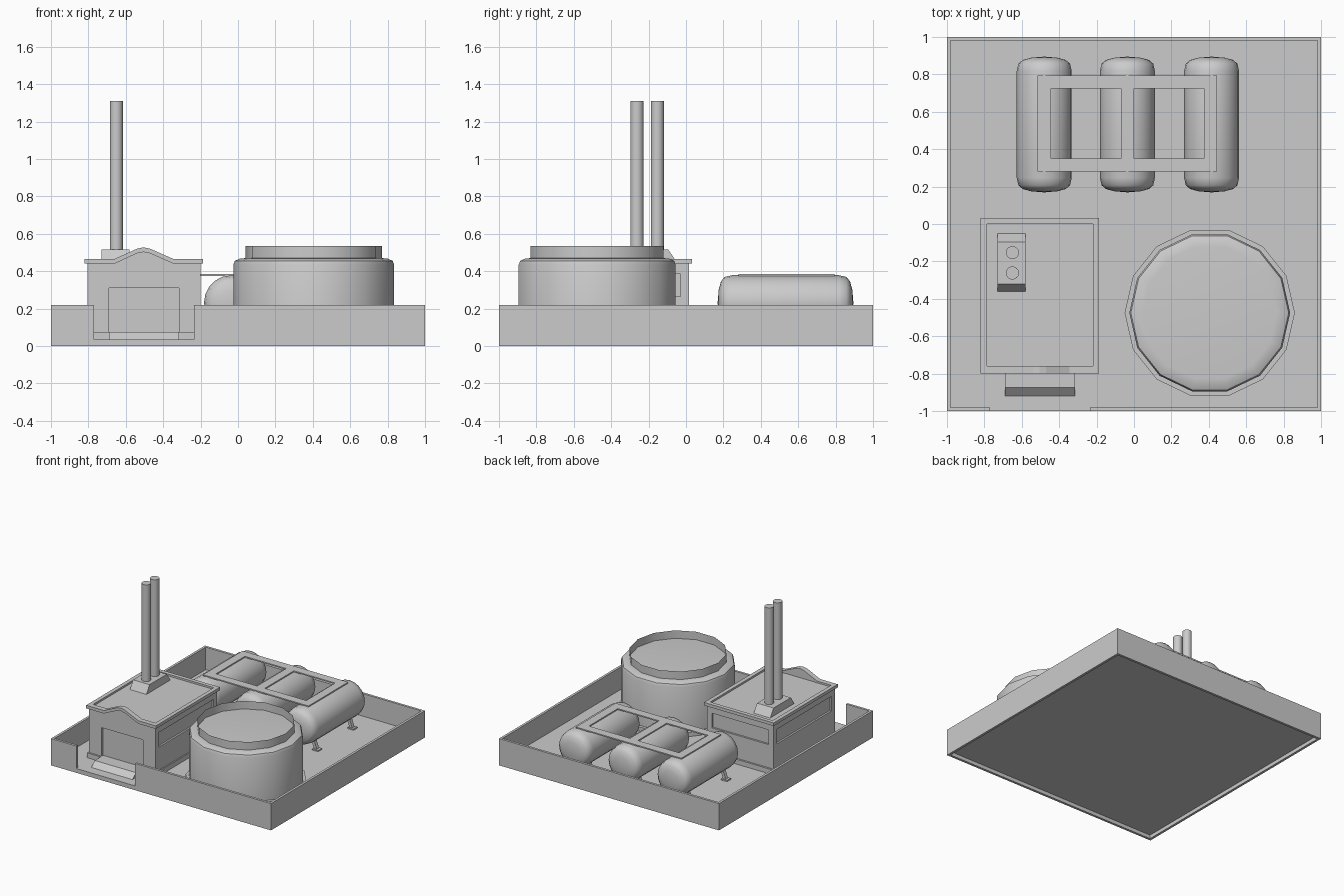
import bpy, bmesh, math
from mathutils import Vector

if "Cube" in bpy.data.objects:
    bpy.data.objects.remove(bpy.data.objects["Cube"])

FLOOR = 0.035


def add_mesh(name, bm, smooth=None):
    bmesh.ops.recalc_face_normals(bm, faces=bm.faces)
    me = bpy.data.meshes.new(name)
    bm.to_mesh(me)
    bm.free()
    ob = bpy.data.objects.new(name, me)
    bpy.context.collection.objects.link(ob)
    if smooth:
        bpy.ops.object.select_all(action='DESELECT')
        ob.select_set(True)
        bpy.context.view_layer.objects.active = ob
        bpy.ops.object.shade_smooth_by_angle(angle=math.radians(smooth))
    return ob


def box(name, x0, x1, y0, y1, z0, z1):
    bm = bmesh.new()
    bmesh.ops.create_cube(bm, size=1)
    for v in bm.verts:
        v.co = ((x0 + x1) / 2 + v.co.x * (x1 - x0),
                (y0 + y1) / 2 + v.co.y * (y1 - y0),
                (z0 + z1) / 2 + v.co.z * (z1 - z0))
    return add_mesh(name, bm)


def prism(name, pts, a, b, axis):
    """Extrude a 2D profile along x (points are y, z) or y (points are x, z)."""
    bm = bmesh.new()
    put = (lambda p, t: (t, p[0], p[1])) if axis == 'x' else (lambda p, t: (p[0], t, p[1]))
    face = bm.faces.new([bm.verts.new(put(p, a)) for p in pts])
    ext = bmesh.ops.extrude_face_region(bm, geom=[face])
    shift = Vector(put((0, 0), b - a))
    for v in [g for g in ext['geom'] if isinstance(g, bmesh.types.BMVert)]:
        v.co += shift
    return add_mesh(name, bm)


def lathe(name, profile, sides, centre, along_y=False, smooth=40):
    """Spin (radius, height) points around z, or around y for lying tanks."""
    bm = bmesh.new()
    rings = []
    for r, h in profile:
        ring = []
        for i in range(1 if r == 0 else sides):
            a = 2 * math.pi * i / sides
            c, s = r * math.cos(a), r * math.sin(a)
            co = Vector((c, h, s)) if along_y else Vector((c, s, h))
            ring.append(bm.verts.new(co + Vector(centre)))
        rings.append(ring)
    for lo, hi in zip(rings, rings[1:]):
        for i in range(sides):
            quad = []
            for v in (lo[i % len(lo)], lo[(i + 1) % len(lo)],
                      hi[(i + 1) % len(hi)], hi[i % len(hi)]):
                if v not in quad:
                    quad.append(v)
            bm.faces.new(quad)
    return add_mesh(name, bm, smooth)


def cut(ob, *bounds):
    cutter = box("cutter", *bounds)
    mod = ob.modifiers.new("recess", 'BOOLEAN')
    mod.object, mod.operation, mod.solver = cutter, 'DIFFERENCE', 'EXACT'
    bpy.context.view_layer.objects.active = ob
    bpy.ops.object.modifier_apply(modifier=mod.name)
    bpy.data.objects.remove(cutter)


# Yard floor and perimeter walls with a gate gap at the front
T = 0.02
box("yard_floor", -1 + T, 1 - T, -1 + T, 1 - T, FLOOR - 0.005, FLOOR)
for side, s in (("left", -1), ("right", 1)):
    xs = sorted((s, s * (1 - T)))
    box(side + "_wall", *xs, -1, 1, 0, 0.22)
box("back_wall", -1 + T, 1 - T, 1 - T, 1, 0, 0.22)
gate_wall = box("front_wall", -1 + T, 1 - T, -1, -1 + T, 0, 0.22)
cut(gate_wall, -0.77, -0.235, -1.1, -0.9, FLOOR, 0.3)

# Building body with recessed door and window bands
X0, X1, Y0, Y1 = -0.805, -0.2, -0.785, 0.015
body = box("building", X0, X1, Y0, Y1, FLOOR, 0.45)
cut(body, -0.69, -0.315, Y0 - 0.1, Y0 + 0.02, 0.075, 0.31)
cut(body, X0 - 0.1, X0 + 0.015, -0.74, -0.03, 0.265, 0.385)
cut(body, X1 - 0.015, X1 + 0.1, -0.74, -0.03, 0.265, 0.385)
cut(body, -0.76, -0.245, Y1 - 0.015, Y1 + 0.1, 0.265, 0.385)

# Plinth and door ramp
box("plinth", -0.815, -0.19, -0.797, 0.03, FLOOR, 0.075)
prism("door_ramp", [(-0.795, FLOOR), (-0.92, FLOOR), (-0.875, 0.075), (-0.795, 0.075)],
      -0.69, -0.315, 'x')

# Roof parapet: three straight sides and a front with a raised hump
CX0, CX1, CY0, CY1 = -0.82, -0.187, -0.80, 0.033
box("left_parapet", CX0, -0.787, -0.758, CY1, 0.44, 0.465)
box("right_parapet", -0.22, CX1, -0.758, CY1, 0.44, 0.465)
box("back_parapet", -0.787, -0.22, 0.0, CY1, 0.44, 0.465)
hump = [(-0.66, 0), (-0.54, 0.055), (-0.505, 0.062), (-0.47, 0.055), (-0.345, 0)]
top = [(CX0, 0.465)] + [(x, 0.465 + z) for x, z in hump] + [(CX1, 0.465)]
low = [(CX0, 0.44)] + [(x, 0.44 + z) for x, z in hump] + [(CX1, 0.44)]
prism("front_parapet", top + low[::-1], CY0, -0.758, 'y')
prism("front_gable_infill", [(x, 0.442 + z) for x, z in hump], Y0, -0.76, 'y')

# Chimney base and two stacks
prism("chimney_base", [(-0.36, 0.45), (-0.05, 0.45), (-0.095, 0.515), (-0.32, 0.515)],
      -0.73, -0.58, 'x')
for i, y in enumerate((-0.153, -0.262)):
    lathe(f"chimney_{i + 1}", [(0, 0.5), (0.035, 0.5), (0.035, 1.31), (0, 1.31)], 14, (-0.65, y, 0))

# Large round tank, its footing and the thin upper ring
TC = (0.405, -0.475, 0)
lathe("tank_footing", [(0.455, FLOOR), (0.455, 0.07), (0.42, 0.07)], 14, TC)
lathe("round_tank", [(0.43, FLOOR), (0.43, 0.435), (0.422, 0.455), (0.395, 0.467),
                     (0.36, 0.47), (0, 0.475)], 14, TC)
lathe("tank_ring", [(0.365, 0.465), (0.365, 0.535)], 14, TC)

# Three lying tanks with domed ends, each on splayed legs
R, Z, MID = 0.147, 0.231, 0.532
END = [(0, 0.363), (0.07, 0.357), (0.115, 0.345), (0.138, 0.325), (R, 0.285)]
prof = [(r, -h) for r, h in END] + END[::-1]
for i, cx in enumerate((-0.48, -0.035, 0.415)):
    lathe(f"lying_tank_{i + 1}", prof, 20, (cx, MID, Z), along_y=True, smooth=60)
    for s in (-1, 1):
        for y in (0.30, 0.76):
            leg = [(0.05, 0.12), (0.075, 0.12), (0.105, FLOOR), (0.08, FLOOR)]
            prism("tank_leg", [(cx + s * x, z) for x, z in leg], y - 0.015, y + 0.015, 'y')
            xs = sorted((cx + s * 0.065, cx + s * 0.12))
            box("tank_foot", *xs, y - 0.025, y + 0.025, FLOOR, 0.045)

# Flat walkway frame across the lying tanks
for i, x in enumerate((-0.515, -0.07, 0.375)):
    box(f"walkway_cross_{i + 1}", x, x + 0.07, 0.35, 0.725, 0.375, 0.385)
for i, y in enumerate((0.28, 0.725)):
    box(f"walkway_long_{i + 1}", -0.515, 0.445, y, y + 0.07, 0.375, 0.385)
